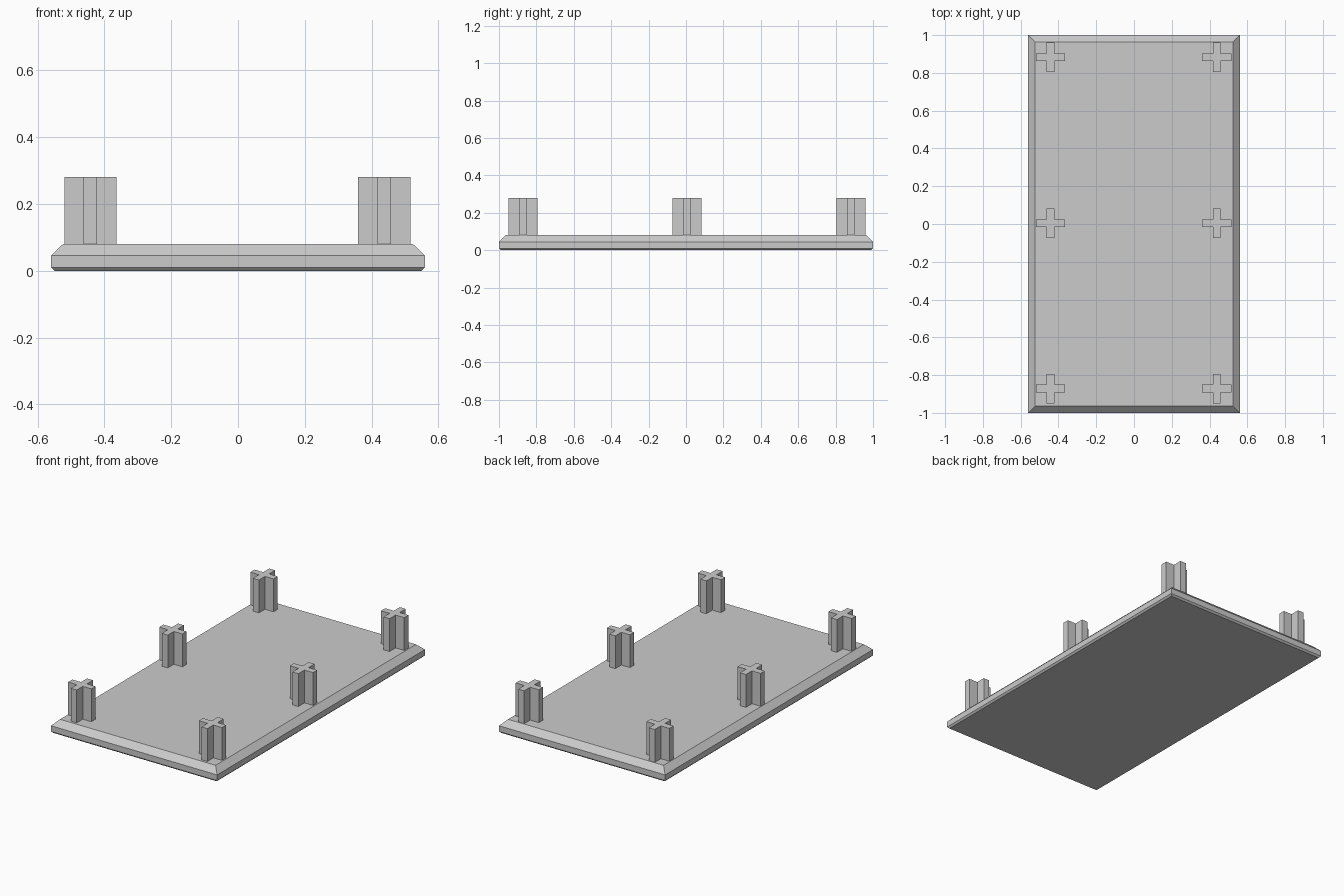
import bpy
import bmesh

cube = bpy.data.objects.get("Cube")
if cube:
    bpy.data.objects.remove(cube, do_unlink=True)

grey = bpy.data.materials.new("plain_grey")
grey.use_nodes = True
colour = (0.6, 0.6, 0.6, 1)
grey.diffuse_color = colour
grey.node_tree.nodes["Principled BSDF"].inputs["Base Color"].default_value = colour


def loft(name, outline, layers, location=(0, 0, 0)):
    """Stack copies of an outline; each layer is (z, function moving a point)."""
    bm = bmesh.new()
    rings = [[bm.verts.new((*move(x, y), z)) for x, y in outline] for z, move in layers]
    n = len(outline)
    for low, high in zip(rings, rings[1:]):
        for i in range(n):
            j = (i + 1) % n
            bm.faces.new((low[i], low[j], high[j], high[i]))
    bm.faces.new(rings[0][::-1])
    bm.faces.new(rings[-1])
    mesh = bpy.data.meshes.new(name)
    bm.to_mesh(mesh)
    bm.free()
    mesh.materials.append(grey)
    obj = bpy.data.objects.new(name, mesh)
    obj.location = location
    bpy.context.collection.objects.link(obj)


def inset(amount):
    """Pull rectangle corners towards the centre by an equal margin."""
    return lambda x, y: (x - amount * (1 if x > 0 else -1), y - amount * (1 if y > 0 else -1))


# Base slab with a wide top bevel and a fine bottom bevel
W, L, TOP = 0.56, 1.0, 0.08
loft("base_plate", [(-W, -L), (W, -L), (W, L), (-W, L)],
     [(0, inset(0.01)), (0.01, inset(0)), (0.045, inset(0)), (TOP, inset(0.036))])

# Cross-section pegs: one arm end and inner corner, turned four times
ARM, HALF, PEG_TOP = 0.078, 0.02, 0.28
cross = []
corner = [(ARM, -HALF), (ARM, HALF), (HALF, HALF)]
for turn in range(4):
    cross += corner
    corner = [(-y, x) for x, y in corner]

for side, x in (("right", -0.442), ("left", 0.438)):
    for row, y in (("front", -0.871), ("middle", 0.005), ("back", 0.882)):
        loft(f"{row}_{side}_peg", cross, [(TOP, inset(0)), (PEG_TOP, inset(0))], (x, y, 0))
